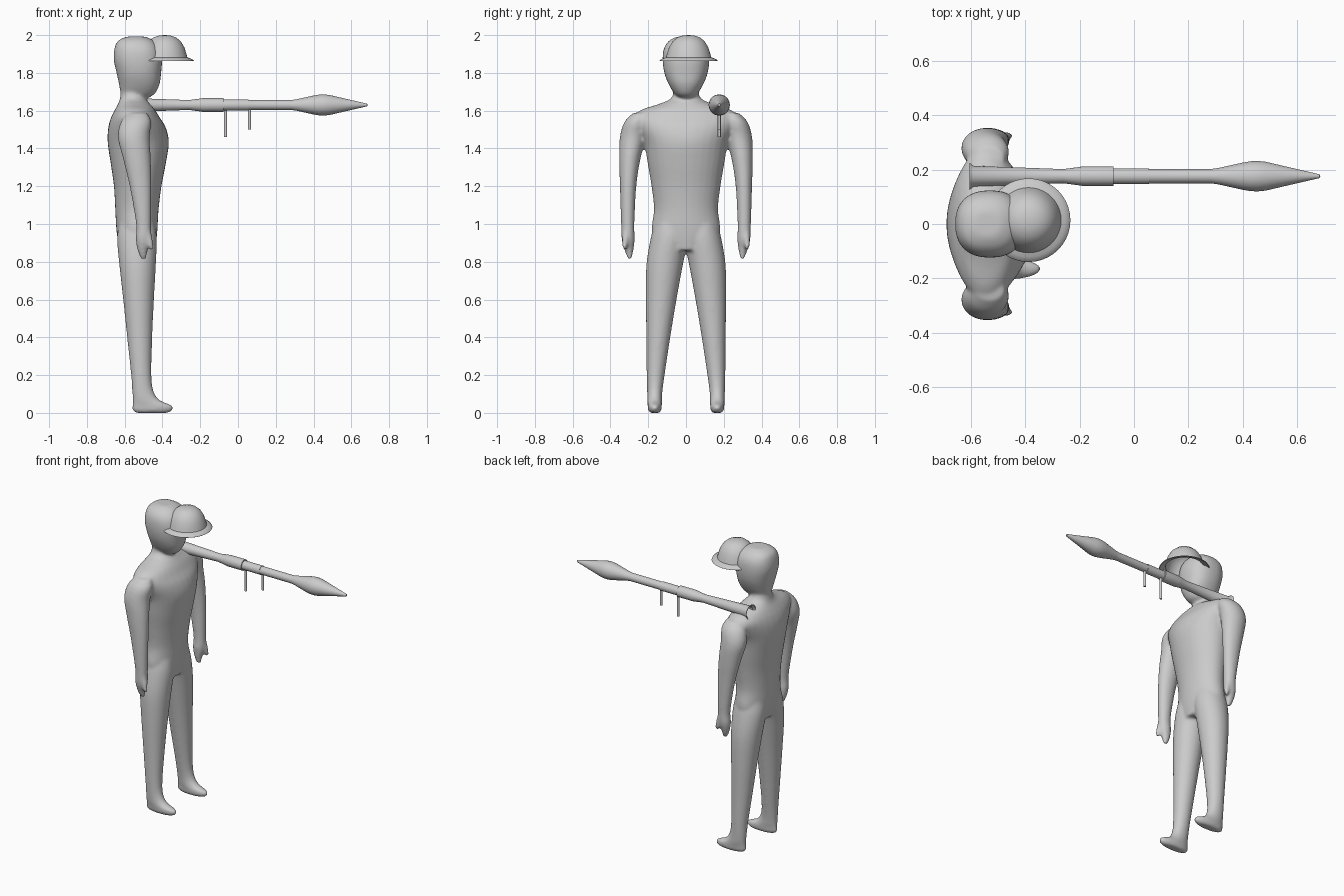
import bpy, bmesh, math
from mathutils import Vector, Matrix

grey = bpy.data.materials.new("light grey")
grey.diffuse_color = (0.6, 0.6, 0.6, 1)


def finish(bm, name, angle=40):
    bmesh.ops.recalc_face_normals(bm, faces=bm.faces)
    mesh = bpy.data.meshes.new(name)
    bm.to_mesh(mesh)
    bm.free()
    ob = bpy.data.objects.new(name, mesh)
    bpy.context.collection.objects.link(ob)
    mesh.materials.append(grey)
    bpy.ops.object.select_all(action='DESELECT')
    bpy.context.view_layer.objects.active = ob
    ob.select_set(True)
    bpy.ops.object.shade_smooth_by_angle(angle=math.radians(angle))
    return ob


def smooth_rows(rows, steps=5):
    """Catmull-Rom interpolation through the rows."""
    pts = [Vector(r) for r in rows]
    out = []
    for i in range(len(pts) - 1):
        a, b, c, d = pts[max(i - 1, 0)], pts[i], pts[i + 1], pts[min(i + 2, len(pts) - 1)]
        for s in range(steps):
            t = s / steps
            out.append(b + (c - a) * t / 2 + (2 * a - 5 * b + 4 * c - d) * t * t / 2
                       + (3 * b - a - 3 * c + d) * t ** 3 / 2)
    return out + [pts[-1]]


def loft(bm, rows, side=1, power=1.0, n=32):
    """Closed tube of level rings; row = z, back x, front x, inner y, outer y."""
    rings = []
    for z, x0, x1, y0, y1 in smooth_rows(rows):
        ring = []
        for k in range(n):
            a = math.tau * k / n
            c, s = math.cos(a), math.sin(a)
            c, s = math.copysign(abs(c) ** power, c), math.copysign(abs(s) ** power, s)
            ring.append(bm.verts.new(((x0 + x1) / 2 + c * (x1 - x0) / 2,
                                      side * ((y0 + y1) / 2 + s * (y1 - y0) / 2), z)))
        rings.append(ring)
    for r, q in zip(rings, rings[1:]):
        for k in range(n):
            bm.faces.new((r[k], r[(k + 1) % n], q[(k + 1) % n], q[k]))
    bm.faces.new(rings[0])
    bm.faces.new(rings[-1])


def revolve(bm, profile, matrix, n=40):
    """Turn (radius, height) points about z, then place with the matrix."""
    rings = [[bm.verts.new(matrix @ Vector((r * math.cos(math.tau * k / n),
                                            r * math.sin(math.tau * k / n), h)))
              for k in range(n)] for r, h in profile]
    for r, q in zip(rings, rings[1:]):
        for k in range(n):
            bm.faces.new((r[k], r[(k + 1) % n], q[(k + 1) % n], q[k]))
    bmesh.ops.remove_doubles(bm, verts=bm.verts, dist=0.0002)


# Body: overlapping lofts fused into one smooth skin
body = bmesh.new()
torso = [(0.86, -0.62, -0.44, 0.12), (0.95, -0.642, -0.428, 0.18), (1.08, -0.65, -0.42, 0.17),
         (1.2, -0.657, -0.405, 0.183), (1.32, -0.674, -0.382, 0.203), (1.43, -0.69, -0.366, 0.222),
         (1.51, -0.687, -0.382, 0.26), (1.565, -0.672, -0.415, 0.28), (1.605, -0.652, -0.44, 0.235),
         (1.635, -0.635, -0.465, 0.145), (1.665, -0.625, -0.49, 0.08), (1.72, -0.62, -0.50, 0.06)]
loft(body, [(z, a, b, -w, w) for z, a, b, w in torso])
head = [(1.67, -0.6, -0.47, 0.04), (1.69, -0.62, -0.44, 0.062), (1.74, -0.63, -0.415, 0.092),
        (1.8, -0.643, -0.407, 0.115), (1.87, -0.658, -0.402, 0.124), (1.93, -0.654, -0.415, 0.117),
        (1.97, -0.635, -0.445, 0.09), (1.992, -0.59, -0.49, 0.05)]
loft(body, [(z, a, b, -w, w) for z, a, b, w in head], power=0.85)
leg = [(0.0, -0.54, -0.37, 0.14, 0.19), (0.015, -0.56, -0.345, 0.13, 0.2),
       (0.04, -0.56, -0.35, 0.128, 0.203), (0.065, -0.558, -0.41, 0.127, 0.205),
       (0.11, -0.56, -0.445, 0.125, 0.206), (0.2, -0.566, -0.458, 0.113, 0.208),
       (0.4, -0.587, -0.454, 0.083, 0.21), (0.6, -0.608, -0.445, 0.05, 0.213),
       (0.78, -0.628, -0.435, 0.017, 0.21), (0.92, -0.64, -0.43, -0.01, 0.188),
       (1.0, -0.63, -0.44, 0.0, 0.165)]
arm = [(0.815, -0.515, -0.485, 0.288, 0.308), (0.86, -0.532, -0.478, 0.278, 0.325),
       (0.92, -0.542, -0.462, 0.271, 0.341), (1.0, -0.54, -0.46, 0.273, 0.344),
       (1.2, -0.574, -0.458, 0.263, 0.35), (1.35, -0.61, -0.462, 0.24, 0.354),
       (1.46, -0.636, -0.468, 0.21, 0.35), (1.54, -0.62, -0.46, 0.2, 0.326),
       (1.588, -0.58, -0.48, 0.2, 0.28)]
thumb = [(0.862, -0.465, -0.448, 0.318, 0.334), (0.9, -0.485, -0.448, 0.308, 0.338),
         (0.96, -0.51, -0.46, 0.295, 0.338)]
for side in (1, -1):
    for rows in (leg, arm, thumb):
        loft(body, rows, side)
ob = finish(body, "body", 180)
mod = ob.modifiers.new("fuse", 'REMESH')
mod.mode, mod.voxel_size, mod.use_smooth_shade = 'VOXEL', 0.008, True
mod = ob.modifiers.new("soften", 'SMOOTH')
mod.factor, mod.iterations = 0.5, 12

# Helmet: thin open dome with a drooping brim
helmet = bmesh.new()
dome = [(0.0, 2.0), (0.03, 1.998), (0.06, 1.988), (0.085, 1.967), (0.104, 1.935), (0.115, 1.9),
        (0.12, 1.882), (0.135, 1.877), (0.152, 1.868), (0.154, 1.864), (0.151, 1.862),
        (0.133, 1.87), (0.115, 1.876), (0.109, 1.9), (0.098, 1.932), (0.08, 1.961),
        (0.055, 1.981), (0.028, 1.991), (0.0, 1.993)]
revolve(helmet, dome, Matrix.Translation((-0.388, 0.014, 0)))
finish(helmet, "helmet", 50)

# Launcher: hollow flared rear tube, collar, sleeve and pointed warhead
along_x = Matrix.Translation((0, 0.176, 1.63)) @ Matrix.Rotation(math.pi / 2, 4, 'Y')
parts = {
    "launcher_tube": [(0.0, -0.45), (0.024, -0.45), (0.034, -0.594), (0.046, -0.606), (0.05, -0.606),
                      (0.038, -0.59), (0.026, -0.26), (0.034, -0.2), (0.036, -0.19),
                      (0.036, -0.076), (0.0, -0.076)],
    "launcher_sleeve": [(0.0, -0.08), (0.029, -0.08), (0.029, 0.055), (0.0, 0.055)],
    "warhead": [(0.0, 0.05), (0.026, 0.05), (0.026, 0.28), (0.03, 0.31), (0.05, 0.4), (0.055, 0.43),
                (0.056, 0.455), (0.053, 0.485), (0.04, 0.54), (0.007, 0.683), (0.0, 0.686)],
}
for name, profile in parts.items():
    bm = bmesh.new()
    revolve(bm, profile, along_x)
    finish(bm, name, 35)

# Two thin grips under the tube
for name, x, low in (("rear_grip", -0.066, 1.46), ("front_grip", 0.061, 1.5)):
    bm = bmesh.new()
    revolve(bm, [(0.0, low), (0.008, low), (0.008, 1.615), (0.0, 1.615)],
            Matrix.Translation((x, 0.176, 0)), 16)
    finish(bm, name)
